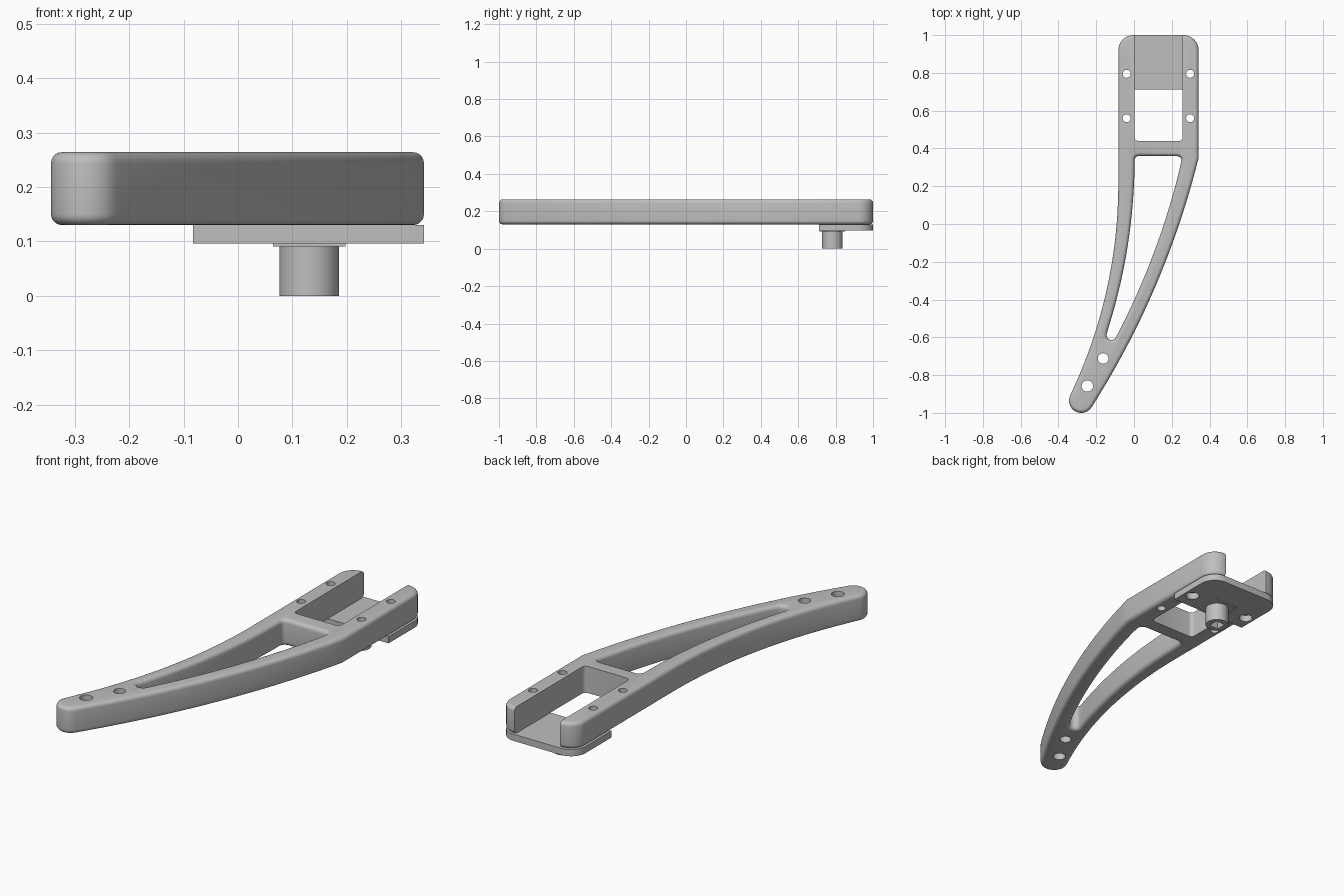
import bpy
import bmesh
from math import cos, sin, radians
from mathutils import Vector

if "Cube" in bpy.data.objects:
    bpy.data.objects.remove(bpy.data.objects["Cube"])

grey = bpy.data.materials.new("plain grey")
grey.use_nodes = True
grey.diffuse_color = (0.52, 0.52, 0.52, 1)
grey.node_tree.nodes["Principled BSDF"].inputs["Base Color"].default_value = (0.52, 0.52, 0.52, 1)


def corner(x, y, r, start, end, n=8):
    """Points on a circle from one angle to another."""
    steps = [radians(start + (end - start) * i / n) for i in range(n + 1)]
    return [(x + r * cos(a), y + r * sin(a)) for a in steps]


def arc(p, q, sag, n=24):
    """Shallow arc from p to q that bulges to the left of travel by sag."""
    p, q = Vector(p), Vector(q)
    d = q - p
    side = Vector((-d.y, d.x)).normalized()
    return [tuple(p + d * t + side * sag * 4 * t * (1 - t))
            for t in (i / n for i in range(n + 1))]


def inset(points, amount):
    """Move a counter-clockwise outline inward (outward if negative)."""
    pts = [Vector(p) for p in points]
    result = []
    for i, p in enumerate(pts):
        a = (p - pts[i - 1]).normalized()
        b = (pts[(i + 1) % len(pts)] - p).normalized()
        na, nb = Vector((-a.y, a.x)), Vector((-b.y, b.x))
        result.append(p + (na + nb) * amount / (1 + na.dot(nb)))
    return result


def prism(name, points, z0, z1, fillet=0.0):
    """Upright solid; its rims are rounded in, or flared out if negative."""
    rings = [(z0, 0), (z1, 0)]
    if fillet:
        r = abs(fillet)
        angles = [radians(90 * i / 5) for i in range(6)]
        low = [(z0 + r * (1 - sin(a)), fillet * (1 - cos(a))) for a in reversed(angles)]
        rings = low + [(z0 + z1 - z, d) for z, d in reversed(low)]
    bm = bmesh.new()
    loops = [[bm.verts.new((p.x, p.y, z)) for p in inset(points, d)] for z, d in rings]
    n = len(points)
    for lower, upper in zip(loops, loops[1:]):
        for i in range(n):
            j = (i + 1) % n
            bm.faces.new((lower[i], lower[j], upper[j], upper[i]))
    bm.faces.new(loops[0][::-1])
    bm.faces.new(loops[-1])
    bmesh.ops.recalc_face_normals(bm, faces=bm.faces)
    mesh = bpy.data.meshes.new(name)
    bm.to_mesh(mesh)
    bm.free()
    mesh.materials.append(grey)
    ob = bpy.data.objects.new(name, mesh)
    bpy.context.collection.objects.link(ob)
    return ob


def disc(x, y, r, n=32):
    return corner(x, y, r, 0, 360 - 360 / n, n - 1)


def box(x, y, half):
    return [(x - half, y - half), (x + half, y - half), (x + half, y + half), (x - half, y + half)]


def finish(ob, cutters=()):
    """Cut the part, then shade it smooth with sharp edges kept."""
    bpy.ops.object.select_all(action='DESELECT')
    ob.select_set(True)
    bpy.context.view_layer.objects.active = ob
    for cutter in cutters:
        mod = ob.modifiers.new("cut", 'BOOLEAN')
        mod.operation = 'DIFFERENCE'
        mod.solver = 'EXACT'
        mod.object = cutter
        bpy.ops.object.modifier_apply(modifier=mod.name)
        bpy.data.objects.remove(cutter)
    bpy.ops.object.shade_smooth_by_angle(angle=radians(35))


BOTTOM, TOP = 0.13, 0.264
LEFT, RIGHT, BACK = -0.083, 0.342, 1.0
MID, AXIS_Y = 0.131, 0.782
HOLES_X = (-0.039, 0.297)
back_corners = (corner(RIGHT - 0.08, BACK - 0.08, 0.08, 0, 90)
                + corner(LEFT + 0.08, BACK - 0.08, 0.08, 90, 180))

# curved frame with forked back end
outline = (back_corners
           + arc((LEFT, 0.2), (-0.338, -0.907), 0.063)[:-1]
           + corner(-0.279, -0.935, 0.065, 154, 329, 16)
           + arc((-0.223, -0.968), (RIGHT, 0.35), -0.058)[1:])
frame = prism("curved_frame", outline, BOTTOM, TOP, 0.02)

# tapered window, fork slot and screw holes
window = (corner(0.229, 0.337, 0.022, -10, 90, 5)
          + corner(0.025, 0.338, 0.022, 90, 180, 5)
          + arc((0.003, 0.31), (-0.145, -0.58), 0.034)[1:-1]
          + corner(-0.119, -0.588, 0.026, 166, 328, 10)
          + arc((-0.095, -0.599), (0.25, 0.325), -0.031)[1:-1])
slot = (corner(0.023, 0.46, 0.02, 180, 270, 5)
        + corner(0.238, 0.46, 0.02, 270, 360, 5)
        + [(0.258, 1.1), (0.003, 1.1)])
# the window cutter reaches just past the faces it meets
cutters = [prism("window_cutter", window, BOTTOM - 0.0003, TOP + 0.0003, -0.02),
           prism("slot_cutter", slot, 0, 0.4)]
holes = [(x, y, 0.021) for x in HOLES_X for y in (0.56, 0.795)]
holes += [(-0.163, -0.712, 0.028), (-0.247, -0.858, 0.03)]
cutters += [prism("hole_cutter", disc(*h), 0, 0.4) for h in holes]
finish(frame, cutters)

# mounting plate under the fork
plate = prism("mounting_plate", back_corners + [(LEFT, 0.712), (RIGHT, 0.712)], 0.096, BOTTOM)
finish(plate, [prism("hole_cutter", disc(x, 0.795, 0.032), 0, 0.4) for x in HOLES_X])

# square pad and round post with a square socket
finish(prism("post_pad", box(MID, AXIS_Y, 0.067), 0.091, 0.096))
post = prism("post", disc(MID, AXIS_Y, 0.055, 48), 0, 0.092)
finish(post, [prism("socket_cutter", box(MID, AXIS_Y, 0.026), -0.1, 0.04)])
